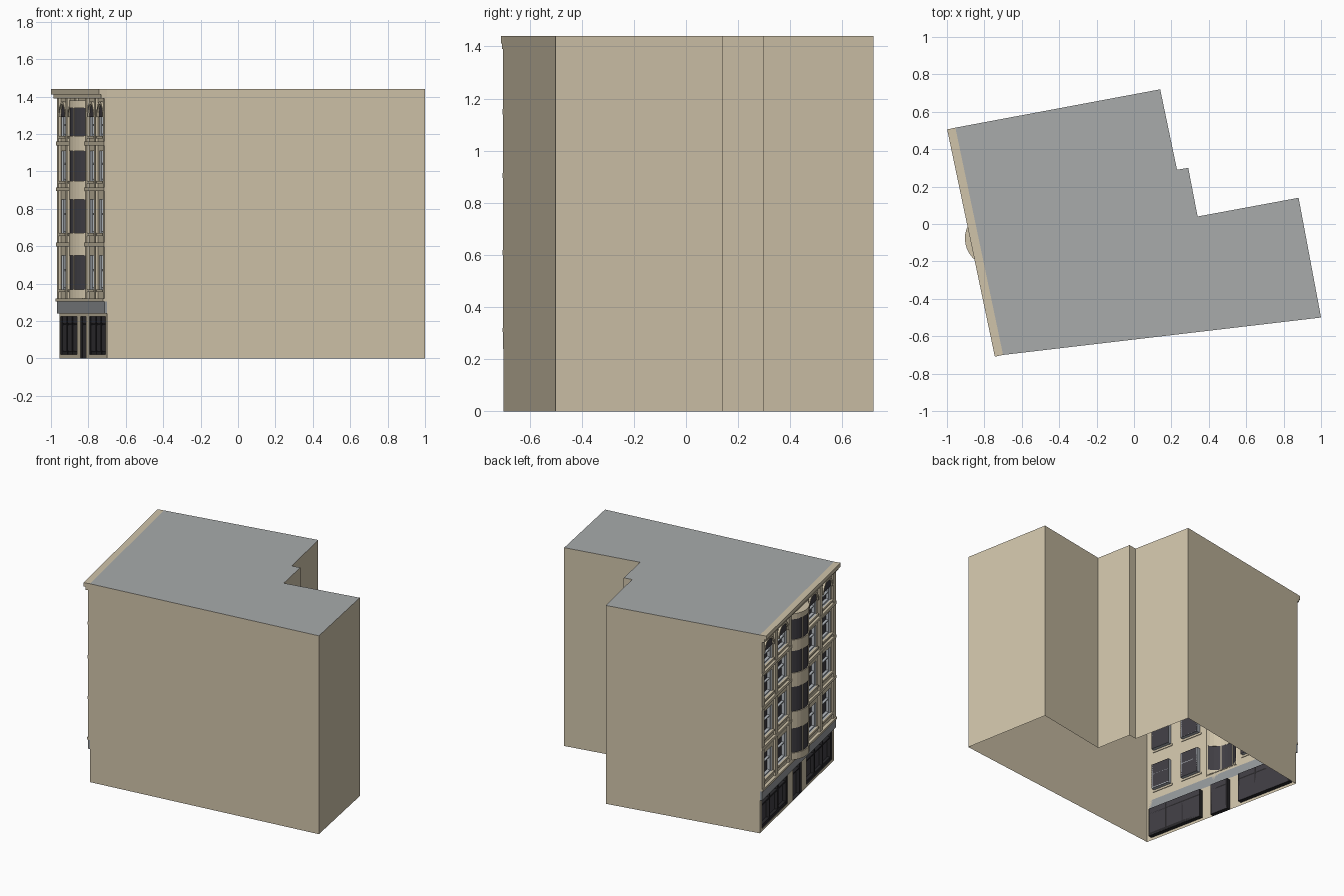
import bpy, bmesh, math
from mathutils import Matrix, Vector

if "Cube" in bpy.data.objects:
    bpy.data.objects.remove(bpy.data.objects["Cube"])

def material(name, r, g, b):
    m = bpy.data.materials.new(name)
    lin = [(v / 255 / 12.92 if v < 10 else ((v / 255 + 0.055) / 1.055) ** 2.4) for v in (r, g, b)]
    m.diffuse_color = (*lin, 1)
    m.use_nodes = True
    m.node_tree.nodes["Principled BSDF"].inputs["Base Color"].default_value = m.diffuse_color
    return m

STONE = material("beige stone", 208, 196, 170)
ROOF = material("grey roof", 168, 171, 171)
SIGN = material("grey band", 150, 154, 157)
GLASS = material("dark glass", 64, 62, 68)
BLACK = material("black shop frame", 40, 39, 42)
FRAME = material("pale grey frame", 180, 186, 192)

H = 1.44
A, B = Vector((-0.955, 0.515, 0)), Vector((-0.70, -0.70, 0))
L = (A - B).length
t = (A - B).normalized()                 # along the facade
n = Vector((-t.y, t.x, 0))               # outward from the facade
FACADE = Matrix(((t.x, n.x, 0, B.x), (t.y, n.y, 0, B.y), (0, 0, 1, 0), (0, 0, 0, 1)))
C = L / 2

def make(name, bm, mats, local=True):
    me = bpy.data.meshes.new(name)
    bm.to_mesh(me)
    bm.free()
    for m in mats:
        me.materials.append(m)
    ob = bpy.data.objects.new(name, me)
    bpy.context.collection.objects.link(ob)
    if local:
        ob.matrix_world = FACADE
    return ob

def face(bm, pts, mi=0):
    f = bm.faces.new([bm.verts.new(p) for p in pts])
    f.material_index = mi

def boxes(name, mat, items):
    bm = bmesh.new()
    for x0, x1, y0, y1, z0, z1 in items:
        bmesh.ops.create_cube(bm, size=1, matrix=Matrix.Translation(
            ((x0 + x1) / 2, (y0 + y1) / 2, (z0 + z1) / 2)) @ Matrix.Diagonal((x1 - x0, y1 - y0, z1 - z0, 1)))
    return make(name, bm, [mat])

# Plain walls and flat roof, open underneath; the facade edge is left free
plan = [A[:2], B[:2], (1, -0.50), (0.88, 0.14), (0.34, 0.04), (0.29, 0.30), (0.23, 0.29), (0.14, 0.72)]
bm = bmesh.new()
for i in range(1, len(plan)):
    p, q = plan[i], plan[(i + 1) % len(plan)]
    face(bm, [(*p, 0), (*q, 0), (*q, H), (*p, H)])
face(bm, [(*p, H) for p in plan], 1)
make("walls_and_roof", bm, [STONE, ROOF], False)

# Opening layout
floors = [(0.37, 0.55), (0.67, 0.85), (0.95, 1.11), (1.19, 1.29)]
cols = [(0.06, 0.20), (0.30, 0.44)]
cols += [(L - b, L - a) for a, b in cols]
windows = [(a, b, z0, z1) for a, b in cols for z0, z1 in floors]
shops = [(0.035, 0.46, 0.02, 0.225), (L - 0.46, L - 0.035, 0.02, 0.225)]
door = [(C - 0.07, C + 0.07, 0.0, 0.225)]
bow_hole = [(C - 0.12, C + 0.12, 0.33, 1.37)]
holes = windows + shops + door + bow_hole

# Facade wall with real openings
xs = sorted({0, L, *[v for h in holes for v in h[:2]]})
zs = sorted({0, H, *[v for h in holes for v in h[2:]]})
bm = bmesh.new()
for x0, x1 in zip(xs, xs[1:]):
    for z0, z1 in zip(zs, zs[1:]):
        cx, cz = (x0 + x1) / 2, (z0 + z1) / 2
        if not any(a < cx < b and c < cz < d for a, b, c, d in holes):
            face(bm, [(x0, 0, z0), (x0, 0, z1), (x1, 0, z1), (x1, 0, z0)])
bmesh.ops.remove_doubles(bm, verts=bm.verts, dist=1e-5)
make("facade_wall", bm, [STONE])

# Recessed panes with reveals
def recesses(name, items, depth, reveal):
    bm = bmesh.new()
    for a, b, c, d in items:
        ring = [(a, c), (a, d), (b, d), (b, c)]
        face(bm, [(x, -depth, z) for x, z in ring])
        for (x, z), (u, w) in zip(ring, ring[1:] + ring[:1]):
            face(bm, [(x, 0, z), (u, 0, w), (u, -depth, w), (x, -depth, z)], 1)
    make(name, bm, [GLASS, reveal])

recesses("upper_windows", windows, 0.03, FRAME)
recesses("shop_windows", shops, 0.03, BLACK)
recesses("entrance_door", door, 0.03, BLACK)

# Sash frames and sills
bars, sills = [], []
for a, b, c, d in windows:
    m, w = c + (d - c) * 0.55, 0.009
    bars += [(a, a + w, -0.03, -0.01, c, d), (b - w, b, -0.03, -0.01, c, d),
             (a, b, -0.03, -0.01, c, c + w), (a, b, -0.03, -0.012, m, m + 0.007)]
    sills.append((a - 0.012, b + 0.012, -0.005, 0.014, c - 0.014, c))
boxes("sash_frames", FRAME, bars)
boxes("window_sills", STONE, sills)

# Shopfront glazing bars
bars = []
for a, b, c, d in shops:
    for k in range(4):
        x = a + (b - a - 0.012) * k / 3
        bars.append((x, x + 0.012, -0.03, -0.006, c, d))
    bars += [(a, b, -0.03, -0.008, c, c + 0.02), (a, b, -0.03, -0.008, 0.178, 0.188)]
a, b, c, d = door[0]
bars += [(a, a + 0.014, -0.03, -0.008, c, d), (b - 0.014, b, -0.03, -0.008, c, d),
         (a, b, -0.03, -0.008, 0.178, 0.188)]
boxes("shopfront_bars", BLACK, bars)

# Arched heads over the top floor windows
hood, pane = bmesh.new(), bmesh.new()
N = 10
for a, b in cols:
    cx, r, cz = (a + b) / 2, (b - a) / 2, 1.29
    def at(rad, k, y):
        g = math.pi - math.pi * k / N
        return (cx + rad * math.cos(g), y, cz + rad * math.sin(g))
    face(pane, [at(r, k, 0.003) for k in range(N + 1)])
    R = r + 0.014
    for k in range(N):
        face(hood, [at(r, k, 0.014), at(R, k, 0.014), at(R, k + 1, 0.014), at(r, k + 1, 0.014)])
        face(hood, [at(R, k, 0.014), at(R, k, 0), at(R, k + 1, 0), at(R, k + 1, 0.014)])
        face(hood, [at(r, k, 0), at(r, k, 0.014), at(r, k + 1, 0.014), at(r, k + 1, 0)])
make("arched_panes", pane, [GLASS])
make("arched_hoods", hood, [STONE])

# Pilasters and string courses
pil = [(x - 0.02, x + 0.02, 0, 0.014, 0.32, 1.39) for v in (0.02, 0.25, 0.475) for x in (v, L - v)]
boxes("pilasters", STONE, pil)
courses = [(x0, x1, 0, 0.018, z, z + 0.02) for z in (0.60, 0.895, 1.14)
           for x0, x1 in ((0, C - 0.125), (C + 0.125, L))]
boxes("string_courses", STONE, courses)

# Sign band, ledge and cornice
boxes("sign_band", SIGN, [(0, L, 0, 0.014, 0.24, 0.305)])
boxes("ledge", STONE, [(0, L, 0, 0.022, 0.305, 0.32)])
boxes("cornice", STONE, [(0, L, 0, 0.032, 1.39, 1.412), (0, L, 0, 0.045, 1.412, H)])

# Curved bay: a shallow arc of stone bands, glass and mullions
CY, RAD = -0.075, 0.15

def arc_bands(name, mat, items, r0, r1):
    bm = bmesh.new()
    for a0, a1, z0, z1 in items:
        k = max(1, round((a1 - a0) / 10))
        rings = []
        for i in range(k + 1):
            g = math.radians(a0 + (a1 - a0) * i / k)
            rings.append([bm.verts.new((C + r * math.sin(g), CY + r * math.cos(g), z))
                          for r, z in ((r0, z0), (r0, z1), (r1, z1), (r1, z0))])
        for p, q in zip(rings, rings[1:]):
            for j in range(4):
                bm.faces.new([p[j], p[(j + 1) % 4], q[(j + 1) % 4], q[j]])
        bm.faces.new(rings[0])
        bm.faces.new(rings[-1][::-1])
    bmesh.ops.recalc_face_normals(bm, faces=bm.faces)
    make(name, bm, [mat])

bands = floors[:3] + [(1.19, 1.34)]
edges = [0.32] + [z for b in bands for z in b] + [1.38]
arc_bands("bay_spandrels", STONE, [(-60, 60, z0, z1) for z0, z1 in zip(edges[::2], edges[1::2])], 0.138, RAD)
arc_bands("bay_glass", GLASS, [(-60, 60, z0, z1) for z0, z1 in bands], 0.139, 0.143)
arc_bands("bay_mullions", STONE, [(g - 1.8, g + 1.8, z0, z1) for g in (-58, -20, 20, 58) for z0, z1 in bands],
          0.138, 0.148)
bm = bmesh.new()
for z, s in ((1.378, 1), (0.322, -1)):
    face(bm, [(C + 0.145 * math.sin(math.radians(-60 * s * (k / 6 - 1))),
               CY + 0.145 * math.cos(math.radians(60 * (k / 6 - 1))), z) for k in range(13)][::-1])
make("bay_caps", bm, [STONE])
